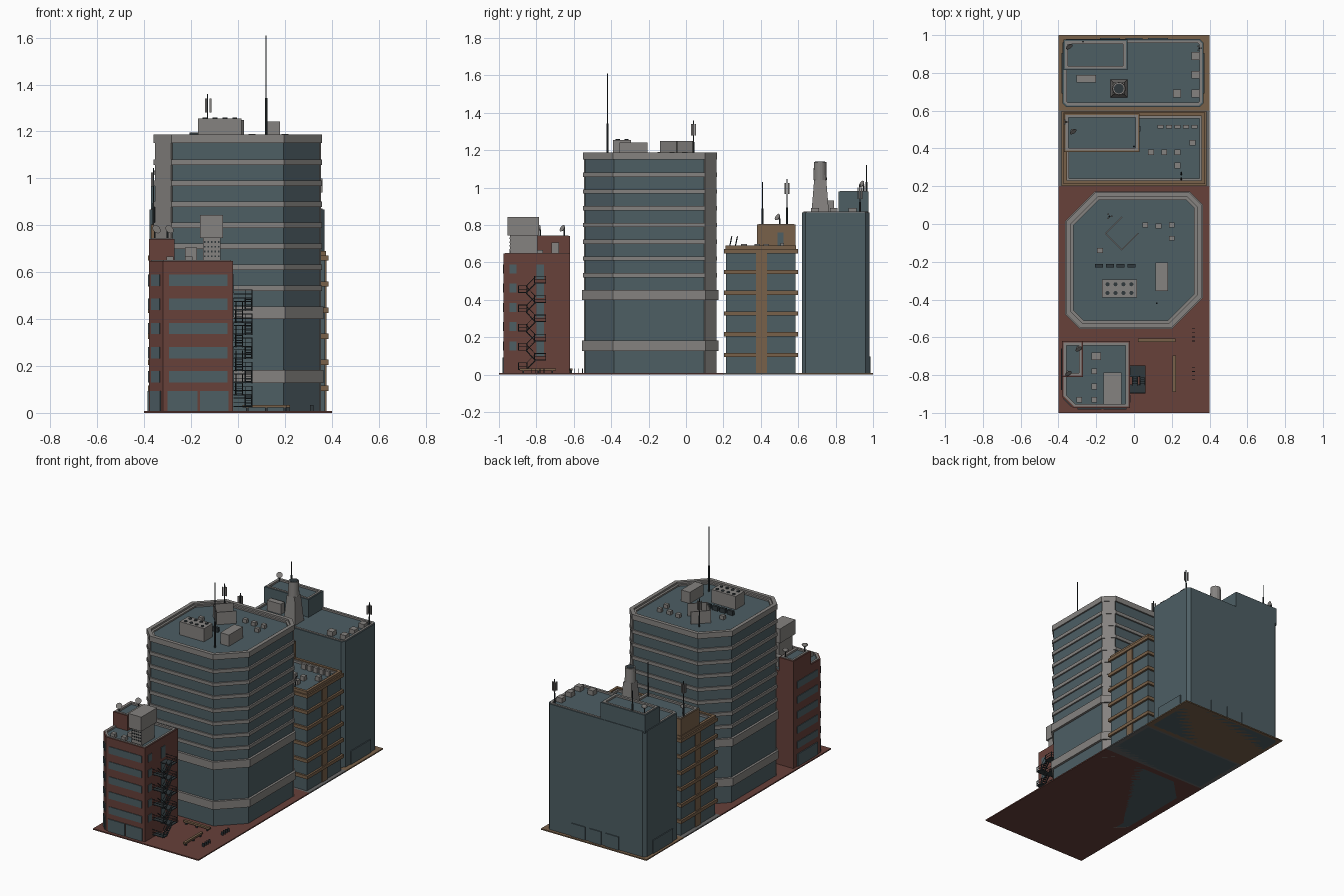
import bpy, bmesh, math
from mathutils import Vector, Matrix

if "Cube" in bpy.data.objects:
    bpy.data.objects.remove(bpy.data.objects["Cube"])


def material(name, r, g, b):
    m = bpy.data.materials.new(name)
    m.diffuse_color = (r, g, b, 1)
    m.use_nodes = True
    m.node_tree.nodes["Principled BSDF"].inputs["Base Color"].default_value = m.diffuse_color
    return m


SLATE = material("slate glass", .075, .112, .127)
GREY = material("concrete grey", .235, .225, .215)
BRICK = material("brick red", .135, .052, .042)
BROWN = material("sandy brown", .19, .12, .068)
DARK = material("dark metal", .03, .04, .045)
PAVE = material("pavement grey", .13, .13, .13)


def finish(name, bm, mat):
    bmesh.ops.recalc_face_normals(bm, faces=bm.faces)
    me = bpy.data.meshes.new(name)
    bm.to_mesh(me)
    bm.free()
    me.materials.append(mat)
    ob = bpy.data.objects.new(name, me)
    bpy.context.collection.objects.link(ob)
    return ob


def chamfer_rect(x0, y0, x1, y1, cuts=(0, 0, 0, 0)):
    """Counter-clockwise rectangle; cuts = front-left, front-right, back-right, back-left."""
    pts = []
    corners = [(x0, y0, 0, 1, 1, 0), (x1, y0, -1, 0, 0, 1), (x1, y1, 0, -1, -1, 0), (x0, y1, 1, 0, 0, -1)]
    for (x, y, ax, ay, bx, by), c in zip(corners, cuts):
        pts += [(x + ax * c, y + ay * c), (x + bx * c, y + by * c)] if c else [(x, y)]
    return pts


def offset(poly, d):
    """Move every side of a convex outline outward by d."""
    out, n = [], len(poly)
    for i in range(n):
        p, q, r = (Vector(poly[(i + k) % n]) for k in (-1, 0, 1))
        e, f = (q - p).normalized(), (r - q).normalized()
        a, b = Vector((e.y, -e.x)), Vector((f.y, -f.x))
        v = q + (a + b) * (d / (1 + a.dot(b)))
        out.append((v.x, v.y))
    return out


def prism(name, poly, z0, z1, mat, top=None):
    bm = bmesh.new()
    lo = [bm.verts.new((x, y, z0)) for x, y in poly]
    hi = [bm.verts.new((x, y, z1)) for x, y in (top or poly)]
    bm.faces.new(lo)
    bm.faces.new(hi)
    for i in range(len(lo)):
        j = (i + 1) % len(lo)
        bm.faces.new((lo[i], lo[j], hi[j], hi[i]))
    return finish(name, bm, mat)


def ring(name, poly, out, inn, z0, z1, mat):
    bm = bmesh.new()
    loops = [[bm.verts.new((x, y, z)) for x, y in offset(poly, d)]
             for d, z in ((out, z0), (out, z1), (inn, z1), (inn, z0))]
    for a in range(4):
        A, B = loops[a], loops[(a + 1) % 4]
        for i in range(len(A)):
            j = (i + 1) % len(A)
            bm.faces.new((A[i], A[j], B[j], B[i]))
    return finish(name, bm, mat)


def box(name, x0, x1, y0, y1, z0, z1, mat):
    return prism(name, chamfer_rect(x0, y0, x1, y1), z0, z1, mat)


def block(name, x, y, z, w, d, h, mat):
    return box(name, x - w / 2, x + w / 2, y - d / 2, y + d / 2, z, z + h, mat)


def rod(name, a, b, r, mat=DARK, r2=None, n=8):
    a, b = Vector(a), Vector(b)
    bm = bmesh.new()
    rot = (b - a).to_track_quat('Z', 'Y').to_matrix().to_4x4()
    bmesh.ops.create_cone(bm, cap_ends=True, segments=n, radius1=r, radius2=r if r2 is None else r2,
                          depth=(b - a).length, matrix=Matrix.Translation((a + b) / 2) @ rot)
    return finish(name, bm, mat)


def roofed(name, poly, z0, z1, mat, rim=GREY):
    """Walls, slate roof deck and a raised parapet."""
    prism(name + "_walls", poly, z0, z1 - .012, mat)
    prism(name + "_roof_deck", offset(poly, -.015), z1 - .012, z1 - .009, SLATE)
    ring(name + "_parapet", poly, 0, -.015, z1 - .012, z1, mat)
    ring(name + "_parapet_cap", poly, -.008, -.022, z1 - .009, z1 + .003, rim)


def dish(x, y, z):
    rod("dish_post", (x, y, z), (x, y, z + .04), .004)
    rod("satellite_dish", (x, y, z + .04), (x + .008, y - .012, z + .048), .005, GREY, .02, 12)


def mast(x, y, z0, z1, panels=False):
    rod("mast_base", (x, y, z0), (x, y, z0 + (z1 - z0) * .4), .005)
    rod("mast_tip", (x, y, z0 + (z1 - z0) * .4), (x, y, z1), .0025)
    if panels:
        for i in range(3):
            t = i * math.tau / 3
            block("antenna_panel", x + .012 * math.cos(t), y + .012 * math.sin(t), z1 - .08, .008, .008, .06, GREY)


# Ground slabs
box("plaza_slab", -.4, .4, -1, .2, 0, .008, BRICK)
box("middle_slab", -.4, .4, .2, .6, 0, .008, PAVE)
box("back_slab", -.4, .4, .6, 1, 0, .008, BROWN)

# Octagonal tower with ring bands
T = chamfer_rect(-.35, -.54, .348, .157, (.07, .155, .06, .15))
prism("tower_walls", T, 0, 1.165, SLATE)
for i in range(7):
    ring("tower_band", T, .01, 0, .52 + i * .0895, .543 + i * .0895, GREY)
for z0, z1 in ((.127, .182), (.4, .453)):
    ring("tower_wide_band", T, .016, 0, z0, z1, GREY)
ring("tower_parapet", T, .01, -.015, 1.15, 1.187, GREY)
ring("tower_roof_curb", T, -.015, -.03, 1.165, 1.175, GREY)
# Grey columns over the two narrow corners
for i in (0, 4):
    p, q = Vector(T[i]), Vector(T[i + 1])
    e = (q - p).normalized()
    nrm = Vector((e.y, -e.x)) * .007
    prism("tower_corner_column", [tuple(v) for v in (p, p + nrm, q + nrm, q)], 0, 1.165, GREY)

# Tower roof equipment
Z = 1.165
box("cooling_unit", -.17, .015, -.39, -.295, Z, 1.255, GREY)
for i in range(4):
    for j in range(2):
        x, y = -.14 + i * .042, -.365 + j * .046
        rod("cooling_fan", (x, y, 1.255), (x, y, 1.259), .011, DARK, n=10)
    block("small_vent", -.185 + i * .057, -.22, Z, .042, .018, .03, DARK)
box("air_handler", .115, .18, -.355, -.205, Z, 1.242, GREY)
D = [(-.155, -.05), (-.065, -.14), (.025, -.05), (-.065, .04)]
for i in (0, 1, 3):
    p, q = Vector(D[i]), Vector(D[(i + 1) % 4])
    c = (Vector((-.065, -.05)) - (p + q) / 2).normalized() * .006
    prism("screen_wall", [tuple(v) for v in (p, q, q + c, p + c)], Z, 1.25, GREY)
for x, y in ((.06, -.005), (.13, -.01), (.2, -.005), (.2, -.075), (-.18, -.14)):
    block("roof_vent", x, y, Z, .03, .025, .025, GREY)
mast(.12, -.42, Z, 1.61)
mast(-.13, .04, Z, 1.36, True)

# Brick corner building
A = chamfer_rect(-.38, -.975, -.022, -.62, (.06, 0, 0, 0))
roofed("brick_building", A, 0, .648, BRICK)
roofed("brick_penthouse", chamfer_rect(-.38, -.81, -.27, -.62), .636, .742, BRICK)
for i in range(5):
    z0, z1 = .13 + i * .103, .178 + i * .103
    box("front_window", -.295, -.045, -.979, -.975, z0, z1, SLATE)
    box("left_window", -.384, -.38, -.88, -.66, z0, z1, SLATE)
    box("right_window", -.022, -.018, -.945, -.905, z0, z1, SLATE)
    box("escape_door", -.022, -.018, -.80, -.76, z0 - .03, z1, SLATE)
    prism("corner_window", [(-.368, -.927), (-.371, -.93), (-.335, -.966), (-.332, -.963)], z0, z1, SLATE)
for x0, x1 in ((-.3, -.172), (-.162, -.04)):
    box("shop_front", x0, x1, -.981, -.975, .008, .093, SLATE)
box("side_shop_front", -.386, -.38, -.88, -.66, .008, .093, SLATE)
prism("corner_door", [(-.372, -.923), (-.375, -.926), (-.332, -.969), (-.329, -.966)], .008, .093, SLATE)
# Rooftop cooling tower and vents
prism("cooling_tower_base", chamfer_rect(-.15, -.94, -.075, -.795), .636, .75, GREY)
box("cooling_tower_top", -.162, -.065, -.955, -.785, .745, .843, GREY)
for i in range(5):
    for j in range(4):
        block("grille_slot", -.142 + i * .015, -.941, .665 + j * .02, .007, .004, .007, DARK)
for x, y in ((-.29, -.93), (-.21, -.93), (-.21, -.86), (-.21, -.78)):
    block("brick_roof_vent", x, y, .636, .03, .03, .03, GREY)
block("stair_hatch", -.2, -.70, .636, .05, .04, .07, GREY)
dish(-.30, -.65, .735)
dish(-.355, -.78, .735)

# Fire escape on the brick building
for i in range(5):
    z = .075 + i * .103
    for y0, y1, zz in ((-.81, -.75, z), (-.895, -.85, z - .05)):
        box("escape_landing", -.02, .062, y0, y1, zz, zz + .005, DARK)
        for h in (.02, .038):
            rod("escape_rail", (.06, y0, zz + h), (.06, y1, zz + h), .0018, n=5)
            for y in ((y1,) if y1 > -.8 else (y0,)):
                rod("escape_end_rail", (-.02, y, zz + h), (.06, y, zz + h), .0018, n=5)
        for y in (y0, y1):
            rod("escape_post", (.06, y, zz), (.06, y, zz + .04), .002, n=5)
    flights = [(-.05, 0, .045)] + ([(0, .053, .005)] if i < 4 else [])
    for a, b, x in flights:
        ya, yb = (-.855, -.805) if a < 0 else (-.805, -.855)
        for dx in (-.014, .014):
            rod("stair_stringer", (x + dx, ya, z + a), (x + dx, yb, z + b), .003, n=5)
            rod("stair_handrail", (x + dx, ya, z + a + .035), (x + dx, yb, z + b + .035), .0018, n=5)
        for k in range(5):
            t = (k + .5) / 5
            block("stair_tread", x, ya + (yb - ya) * t, z + a + (b - a) * t, .028, .01, .003, DARK)

# Plaza benches and racks
box("long_bench", .02, .22, -.625, -.607, .022, .034, BROWN)
box("side_bench", .205, .222, -.89, -.695, .022, .034, BROWN)
for x in (.04, .12, .2):
    block("bench_leg", x, -.616, .008, .01, .012, .014, DARK)
for y in (-.87, -.79, -.715):
    block("bench_leg", .2135, y, .008, .012, .01, .014, DARK)
for y0 in (-.62, -.825):
    for k in range(4):
        block("bike_rack", .315, y0 + k * .022, .008, .014, .004, .025, DARK)

# Banded brown building
B = chamfer_rect(-.37, .215, .372, .585)
prism("banded_building_walls", B, 0, .668, SLATE)
for i in range(6):
    z = .094 + i * .111
    ring("brown_band", B, .013, 0, z, z + .022, BROWN)
ring("brown_parapet", B, .004, -.014, .66, .69, BROWN)
ring("banded_roof_curb", B, -.014, -.026, .668, .682, GREY)
for x in (-.376, .372):
    box("brown_pier", x, x + .006, .375, .432, 0, .668, BROWN)
roofed("brown_penthouse", chamfer_rect(-.37, .38, .03, .585), .668, .803, BROWN)
box("penthouse_door", .03, .034, .49, .52, .69, .76, SLATE)
for i in range(5):
    block("banded_roof_unit", .14 + i * .045, .515, .668, .032, .018, .035, GREY)
for x, y in ((.09, .38), (.16, .38), (.23, .38), (.23, .31), (.31, .43)):
    block("banded_roof_vent", x, y, .668, .03, .03, .03, GREY)
for y in (.23, .26):
    rod("roof_strut", (.25, y, .668), (.25, y + .015, .74), .003)
dish(-.33, .50, .795)
mast(-.36, .54, .795, 1.045, True)
mast(.0, .41, .795, 1.03)

# Slate back building
C = chamfer_rect(-.378, .62, .368, .98, (.02,) * 4)
roofed("slate_building", C, 0, .868, SLATE)
roofed("slate_penthouse", chamfer_rect(-.372, .815, -.035, .976), .856, .98, SLATE)
box("loading_door", .368, .374, .69, .905, .008, .098, SLATE)
for x0, x1 in ((-.18, -.075), (-.045, .045), (.075, .18)):
    box("back_door", x0, x1, .98, .986, .008, .098, SLATE)
box("left_door", -.384, -.378, .69, .905, .008, .098, SLATE)
# Chimney: square plinth tapering into a round stack
prism("chimney_base", chamfer_rect(-.125, .67, -.035, .765), .856, 1.04, GREY,
      chamfer_rect(-.11, .685, -.05, .75))
rod("chimney_stack", (-.08, .717, 1.04), (-.08, .717, 1.137), .036, GREY, .033, 16)
rod("chimney_mouth", (-.08, .717, 1.137), (-.08, .717, 1.139), .026, DARK, n=16)
box("slate_roof_plant", -.305, -.2, .75, .79, .856, .93, GREY)
for x, y in ((.325, .89), (.325, .79), (.325, .69), (.228, .69)):
    block("slate_roof_vent", x, y, .856, .042, .042, .035, GREY)
dish(-.35, .95, .972)
mast(-.27, .965, .97, 1.12)
mast(.345, .93, .858, 1.02, True)
